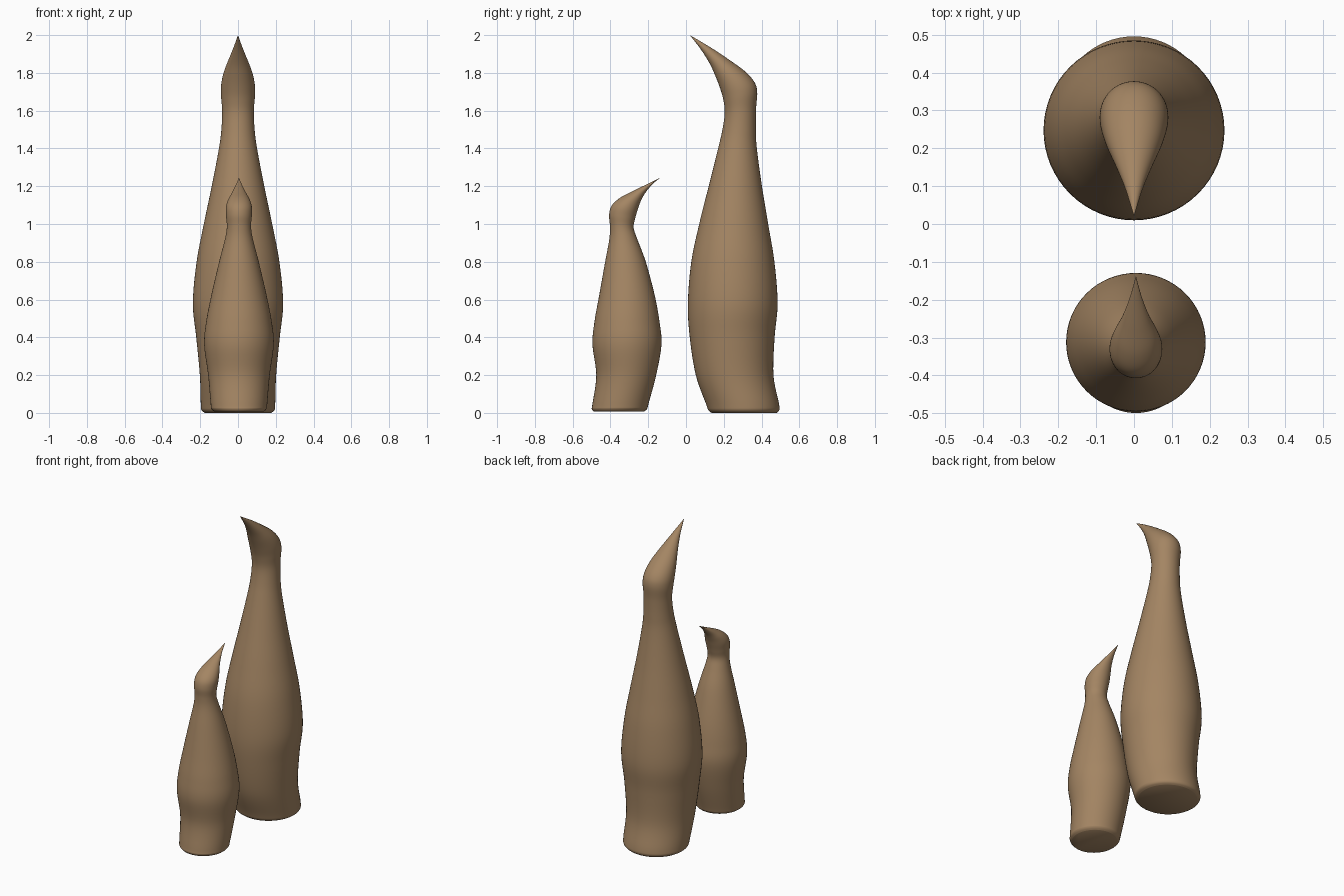
import bpy, bmesh, math
from mathutils import Vector

wood = bpy.data.materials.new("warm brown")
wood.diffuse_color = (0.37, 0.235, 0.125, 1)

SIDES, STEPS = 64, 6


def smooth(a, b, c, d, t):
    """Catmull-Rom blend between b and c."""
    return 0.5 * (2 * b + (c - a) * t + (2 * a - 5 * b + 4 * c - d) * t * t
                  + (3 * b - a - 3 * c + d) * t ** 3)


def loft(name, rings, tip, x0):
    """Rings are (left y, left z, right y, right z, half width); closes in a pointed tip."""
    pts = [Vector(r) for r in rings] + [Vector((*tip, *tip, 0.0))]
    dense = []
    for i in range(len(pts) - 1):
        a, d = pts[max(i - 1, 0)], pts[min(i + 2, len(pts) - 1)]
        dense += [smooth(a, pts[i], pts[i + 1], d, k / STEPS) for k in range(STEPS)]
    bm = bmesh.new()
    loops = []
    for ly, lz, ry, rz, w in dense:
        loop = []
        for k in range(SIDES):
            a = 2 * math.pi * k / SIDES
            s = (1 + math.cos(a)) / 2
            loop.append(bm.verts.new((x0 + w * math.sin(a),
                                      ly + (ry - ly) * s, max(0, lz + (rz - lz) * s))))
        loops.append(loop)
    for lo, hi in zip(loops, loops[1:]):
        for k in range(SIDES):
            n = (k + 1) % SIDES
            bm.faces.new((lo[k], lo[n], hi[n], hi[k]))
    end = bm.verts.new((x0, *tip))
    for k in range(SIDES):
        bm.faces.new((loops[-1][k], loops[-1][(k + 1) % SIDES], end))
    bm.faces.new(loops[0])
    bmesh.ops.recalc_face_normals(bm, faces=bm.faces)
    me = bpy.data.meshes.new(name)
    bm.to_mesh(me)
    bm.free()
    me.materials.append(wood)
    ob = bpy.data.objects.new(name, me)
    bpy.context.collection.objects.link(ob)
    bpy.context.view_layer.objects.active = ob
    ob.select_set(True)
    bpy.ops.object.shade_smooth_by_angle(angle=math.radians(50))
    ob.select_set(False)


# Tall bird: body, neck, then rings tilting into the beak
loft("tall_bird", [
    (0.135, 0.0, 0.48, 0.0, 0.175),
    (0.118, 0.015, 0.494, 0.015, 0.193),
    (0.105, 0.05, 0.492, 0.05, 0.197),
    (0.052, 0.2, 0.463, 0.2, 0.202),
    (0.02, 0.4, 0.469, 0.4, 0.221),
    (0.01, 0.58, 0.485, 0.58, 0.239),
    (0.028, 0.8, 0.468, 0.8, 0.219),
    (0.07, 1.0, 0.435, 1.0, 0.181),
    (0.12, 1.2, 0.402, 1.2, 0.139),
    (0.17, 1.4, 0.375, 1.4, 0.101),
    (0.193, 1.5, 0.37, 1.5, 0.088),
    (0.205, 1.59, 0.371, 1.61, 0.084),
    (0.197, 1.66, 0.377, 1.70, 0.09),
    (0.18, 1.72, 0.36, 1.755, 0.089),
    (0.155, 1.785, 0.31, 1.81, 0.077),
    (0.125, 1.85, 0.235, 1.865, 0.055),
    (0.078, 1.925, 0.135, 1.932, 0.026),
], (0.02, 2.0), 0.0)

# Short bird: faces the tall one
loft("short_bird", [
    (-0.49, 0.008, -0.22, 0.008, 0.132),
    (-0.499, 0.022, -0.206, 0.022, 0.146),
    (-0.495, 0.05, -0.198, 0.05, 0.15),
    (-0.475, 0.2, -0.158, 0.2, 0.163),
    (-0.495, 0.36, -0.13, 0.36, 0.184),
    (-0.485, 0.48, -0.14, 0.48, 0.174),
    (-0.46, 0.62, -0.165, 0.62, 0.147),
    (-0.428, 0.8, -0.213, 0.8, 0.105),
    (-0.406, 0.92, -0.258, 0.92, 0.074),
    (-0.403, 0.99, -0.277, 0.98, 0.064),
    (-0.407, 1.05, -0.269, 1.03, 0.068),
    (-0.393, 1.098, -0.256, 1.075, 0.069),
    (-0.35, 1.138, -0.242, 1.115, 0.058),
    (-0.285, 1.173, -0.22, 1.158, 0.037),
    (-0.21, 1.209, -0.182, 1.206, 0.016),
], (-0.137, 1.245), 0.005)
